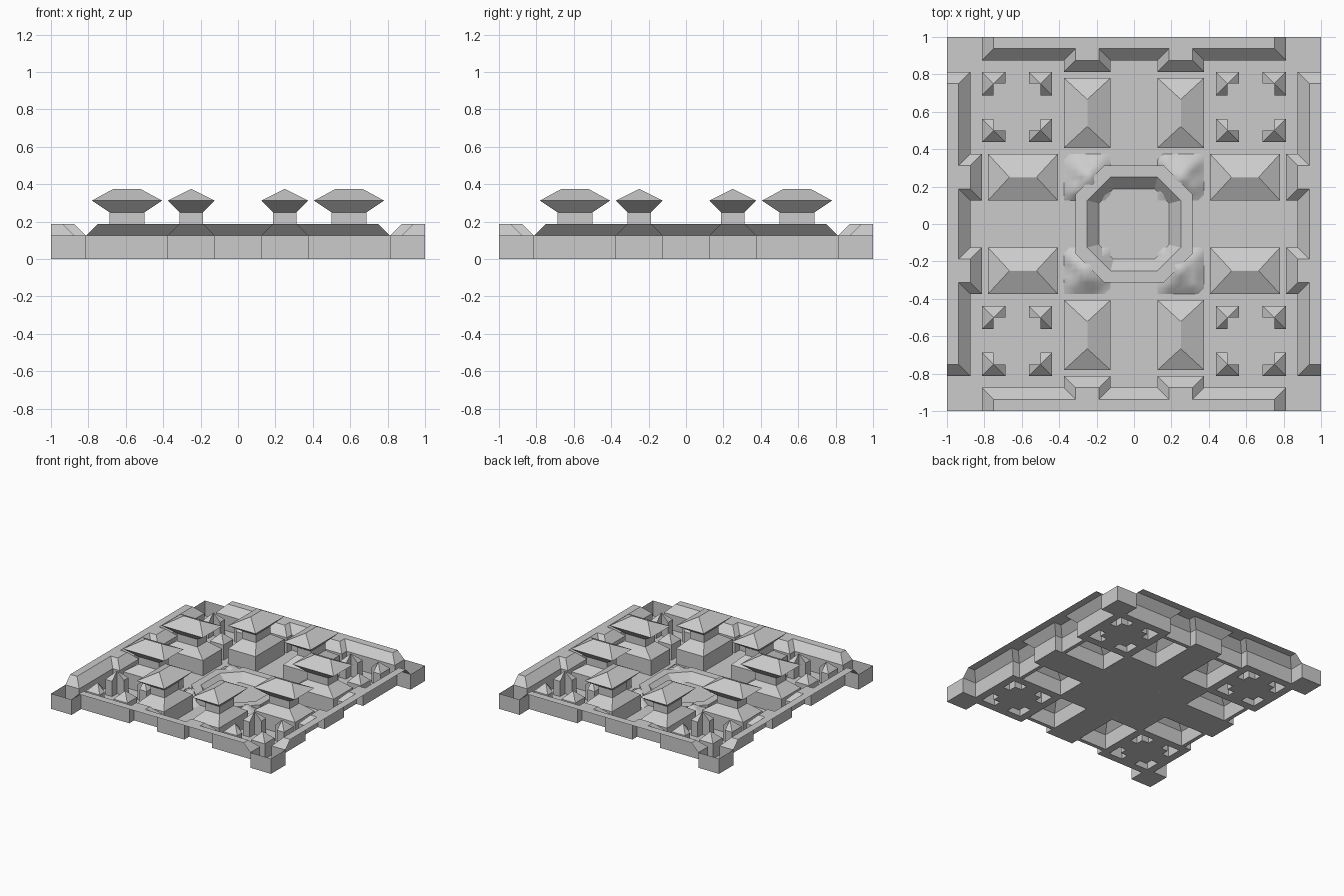
import bpy, bmesh, random
from math import radians
from mathutils import Matrix, Vector

if "Cube" in bpy.data.objects:
    bpy.data.objects.remove(bpy.data.objects["Cube"])

random.seed(3)
U = 0.0625


def finish(bm, name):
    bmesh.ops.remove_doubles(bm, verts=bm.verts, dist=1e-5)
    me = bpy.data.meshes.new(name)
    bm.to_mesh(me)
    bm.free()
    ob = bpy.data.objects.new(name, me)
    bpy.context.collection.objects.link(ob)
    return ob


def loft(bm, rings, cap=False):
    loops = [[bm.verts.new(p) for p in r] for r in rings]
    for a, b in zip(loops, loops[1:]):
        n = len(a)
        for i in range(n):
            j = (i + 1) % n
            bm.faces.new((a[i], a[j], b[j], b[i]))
    if cap:
        bm.faces.new(loops[-1])


def rect(cx, cy, hx, hy, z):
    return [(cx - hx, cy - hy, z), (cx + hx, cy - hy, z),
            (cx + hx, cy + hy, z), (cx - hx, cy + hy, z)]


# Layout of houses and corner posts
HL, HS = 0.1875, 0.125
houses = []
for sx in (-1, 1):
    for sy in (-1, 1):
        houses.append((sx * 0.25, sy * 0.594, HS, HL))
        houses.append((sx * 0.594, sy * 0.25, HL, HS))
posts = []
for sx in (-1, 1):
    for sy in (-1, 1):
        for dx in (-1, 1):
            for dy in (-1, 1):
                posts.append((sx * 0.625 + dx * 0.125, sy * 0.625 + dy * 0.125, dx, dy))


def is_floor(x, y):
    ax, ay = sorted((abs(x), abs(y)))
    if ay > 0.8125 and ax < 0.8125:               # under the perimeter wall
        if ay > 0.875 or 0.125 < ax < 0.375:
            return False
    for cx, cy, hx, hy in houses:
        if abs(x - cx) < hx and abs(y - cy) < hy:
            return False
    for cx, cy, dx, dy in posts:
        u, v = (x - cx) * dx, (y - cy) * dy
        if abs(u) < U and abs(v) < U and not (u < 0 and v < 0):
            return False
    return True


# Ground sheet; every outline rises to form wall, plinth and post sides
cuts = {0.0, 1.0, 0.875, 0.8125, 0.75, 0.6875, 0.5625, 0.5, 0.4375, 0.375,
        0.125, 0.594 - HL, 0.594 + HL}
cs = sorted(cuts | {-c for c in cuts})
bm = bmesh.new()
for x0, x1 in zip(cs, cs[1:]):
    for y0, y1 in zip(cs, cs[1:]):
        if is_floor((x0 + x1) / 2, (y0 + y1) / 2):
            bm.faces.new([bm.verts.new(p) for p in
                          ((x0, y0, 0), (x1, y0, 0), (x1, y1, 0), (x0, y1, 0))])
bmesh.ops.remove_doubles(bm, verts=bm.verts, dist=1e-5)
edges = [e for e in bm.edges if e.is_boundary]
res = bmesh.ops.extrude_edge_only(bm, edges=edges)
for v in res["geom"]:
    if isinstance(v, bmesh.types.BMVert):
        v.co.z = 0.125
finish(bm, "ground_and_wall_sides")

# Sloped perimeter wall tops with two inward bastions per side
half_low = [(0.125, 2), (0.125, 3), (0.375, 3), (0.375, 2), (0.8125, 2), (0.8125, 0)]
half_top = [(0.1875, 1), (0.1875, 2), (0.3125, 2), (0.3125, 1), (0.75, 1), (0.75, 0)]


def profile(half, z):
    full = [(-x, d) for x, d in reversed(half)] + half
    return [Vector((x, -1 + d * U, z)) for x, d in full]


for k, side in enumerate(("front", "right", "back", "left")):
    rot = Matrix.Rotation(radians(90 * k), 3, 'Z')
    bm = bmesh.new()
    low = [bm.verts.new(rot @ p) for p in profile(half_low, 0.125)]
    top = [bm.verts.new(rot @ p) for p in profile(half_top, 0.1875)]
    for i in range(len(low) - 1):
        bm.faces.new((low[i], top[i], top[i + 1], low[i + 1]))
    bm.faces.new(list(reversed(top)))
    bmesh.ops.recalc_face_normals(bm, faces=bm.faces)
    finish(bm, "wall_top_" + side)

# Houses: sloped plinth shoulder, neck, flared eaves and hipped roof
for cx, cy, hx, hy in houses:
    bm = bmesh.new()
    rx, ry = max(hx - 0.115, 0.001), max(hy - 0.115, 0.001)
    if hx > hy:
        ry = 0.0005
    else:
        rx = 0.0005
    loft(bm, [rect(cx, cy, hx, hy, 0.125),
              rect(cx, cy, hx / 2, hy / 2, 0.1875),
              rect(cx, cy, hx / 2, hy / 2, 0.25),
              rect(cx, cy, hx, hy, 0.3125),
              rect(cx, cy, rx, ry, 0.375)], cap=True)
    finish(bm, "house")

# Pointed caps on the L-shaped posts
for cx, cy, dx, dy in posts:
    bm = bmesh.new()
    outline = [(-1, 0), (-1, 1), (1, 1), (1, -1), (0, -1), (0, 0)]
    vs = [bm.verts.new((cx + u * dx * U, cy + v * dy * U, 0.125)) for u, v in outline]
    apex = bm.verts.new((cx, cy, 0.1875))
    for a, b in zip(vs, vs[1:] + vs[:1]):
        bm.faces.new((a, b, apex))
    bmesh.ops.recalc_face_normals(bm, faces=bm.faces)
    finish(bm, "post_cap")

# Central octagonal basin rim


def octagon(r, c, z):
    return [(c, -r, z), (r, -c, z), (r, c, z), (c, r, z),
            (-c, r, z), (-r, c, z), (-r, -c, z), (-c, -r, z)]


bm = bmesh.new()
loft(bm, [octagon(0.3125, 0.16, 0), octagon(0.3125, 0.16, U),
          octagon(0.25, 0.125, U), octagon(0.1875, 0.11, 0)])
finish(bm, "basin_rim")

# Rough mounds at the four basin corners
for sx in (-1, 1):
    for sy in (-1, 1):
        bm = bmesh.new()
        bmesh.ops.create_grid(bm, x_segments=8, y_segments=8, size=0.125)
        for v in bm.verts:
            r = max(abs(v.co.x), abs(v.co.y)) / 0.125
            h = (1 - r) * 0.08
            v.co.z = max(0, h + (random.uniform(-0.012, 0.012) if r < 0.95 else 0))
            v.co.x += sx * 0.25
            v.co.y += sy * 0.25
        for f in bm.faces:
            f.smooth = True
        finish(bm, "corner_mound")
